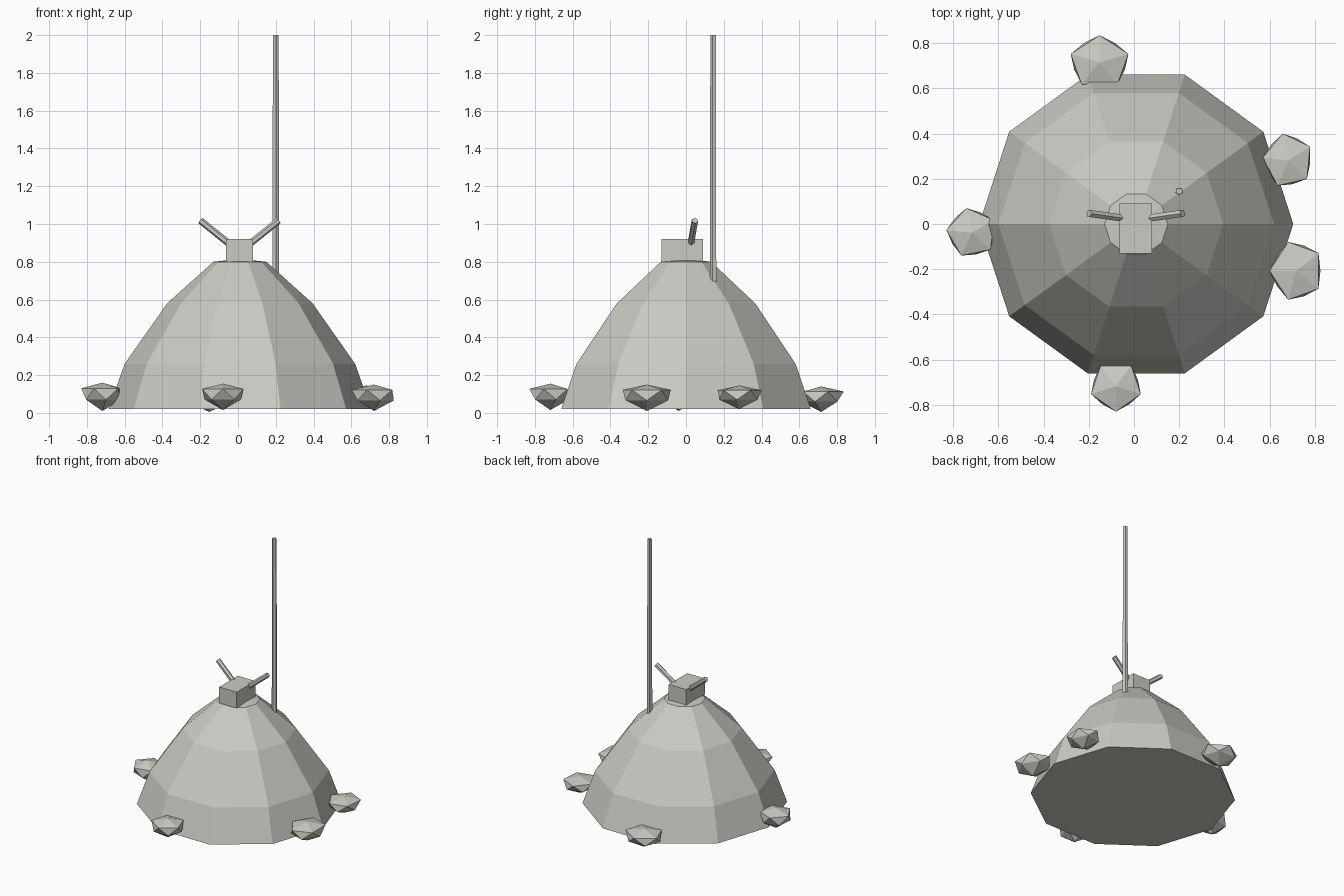
import bpy, bmesh
from math import radians, cos, sin, tau
from mathutils import Vector

if "Cube" in bpy.data.objects:
    bpy.data.objects.remove(bpy.data.objects["Cube"])

stone = bpy.data.materials.new("pale warm grey")
stone.use_nodes = True
colour = (0.6, 0.59, 0.55, 1)
stone.diffuse_color = colour
stone.node_tree.nodes["Principled BSDF"].inputs["Base Color"].default_value = colour


def finish(name, bm):
    bmesh.ops.recalc_face_normals(bm, faces=bm.faces)
    mesh = bpy.data.meshes.new(name)
    bm.to_mesh(mesh)
    bm.free()
    mesh.materials.append(stone)
    obj = bpy.data.objects.new(name, mesh)
    bpy.context.collection.objects.link(obj)
    return obj


def lathe(name, centre, rings, sides, apex=None, nadir=None):
    """Stack rings of (radius, height, phase) and close both ends flat or to a point."""
    bm = bmesh.new()
    loops = []
    for r, z, phase in rings:
        loops.append([bm.verts.new((centre[0] + r * cos(phase + tau * i / sides),
                                    centre[1] + r * sin(phase + tau * i / sides), z))
                      for i in range(sides)])
    for a, b in zip(loops, loops[1:]):
        twisted = len(loops) == 2 and nadir is not None
        for i in range(sides):
            j = (i + 1) % sides
            if twisted:
                bm.faces.new((a[i], a[j], b[i]))
                bm.faces.new((a[j], b[j], b[i]))
            else:
                bm.faces.new((a[i], a[j], b[j], b[i]))
    for loop, tip in ((loops[0], nadir), (loops[-1], apex)):
        if tip is None:
            bm.faces.new(loop)
        else:
            point = bm.verts.new((centre[0], centre[1], tip))
            for i in range(sides):
                bm.faces.new((loop[i], loop[(i + 1) % sides], point))
    return finish(name, bm)


def rod(name, start, end, r1, r2, sides):
    start, end = Vector(start), Vector(end)
    axis = end - start
    bm = bmesh.new()
    bmesh.ops.create_cone(bm, cap_ends=True, segments=sides, radius1=r1, radius2=r2,
                          depth=axis.length)
    obj = finish(name, bm)
    obj.location = (start + end) / 2
    obj.rotation_euler = axis.to_track_quat("Z", "Y").to_euler()
    return obj


# Faceted dome with a closed underside
profile = ((0.695, 0.02, 0), (0.61, 0.26, 0), (0.385, 0.58, 0), (0.14, 0.8, 0))
lathe("dome", (0.01, 0), profile, 10, apex=0.815)

# Box on the crown
bm = bmesh.new()
bmesh.ops.create_cube(bm, size=1)
bmesh.ops.scale(bm, vec=(0.145, 0.22, 0.12), verts=bm.verts)
bmesh.ops.translate(bm, vec=(0.008, -0.02, 0.86), verts=bm.verts)
finish("crown_box", bm)

# Pair of raised prongs and the tall mast
for side, label in ((1, "left"), (-1, "right")):
    rod(label + "_prong", (0.008 + side * 0.05, 0.025, 0.892),
        (0.008 + side * 0.207, 0.047, 1.018), 0.018, 0.018, 6)
rod("mast", (0.2, 0.145, 0.69), (0.2, 0.145, 2), 0.019, 0.016, 5)

# Boulders around the foot: x range, y range, z range, turn in degrees
boulders = {
    "boulder_left_back": ((0.57, 0.78), (0.17, 0.40), (0.02, 0.145), 30),
    "boulder_left_front": ((0.60, 0.825), (-0.335, -0.08), (0.01, 0.15), 36),
    "boulder_front": ((-0.19, 0.03), (-0.83, -0.62), (0.015, 0.155), -90),
    "boulder_right": ((-0.83, -0.62), (-0.14, 0.07), (0.01, 0.16), 30),
    "boulder_back": ((-0.28, -0.025), (0.61, 0.835), (0.005, 0.14), 90),
}
for name, (xs, ys, zs, turn) in boulders.items():
    phase = radians(turn)
    rock = lathe(name, (0, 0), ((0.88, 0.4, phase - tau / 10), (1, 0.8, phase)), 5,
                 apex=1, nadir=0)
    # Stretch the rock to fill its range on each axis
    for axis, (low, high) in enumerate((xs, ys, zs)):
        values = [v.co[axis] for v in rock.data.vertices]
        base, span = min(values), max(values) - min(values)
        for v in rock.data.vertices:
            v.co[axis] = low + (v.co[axis] - base) / span * (high - low)
